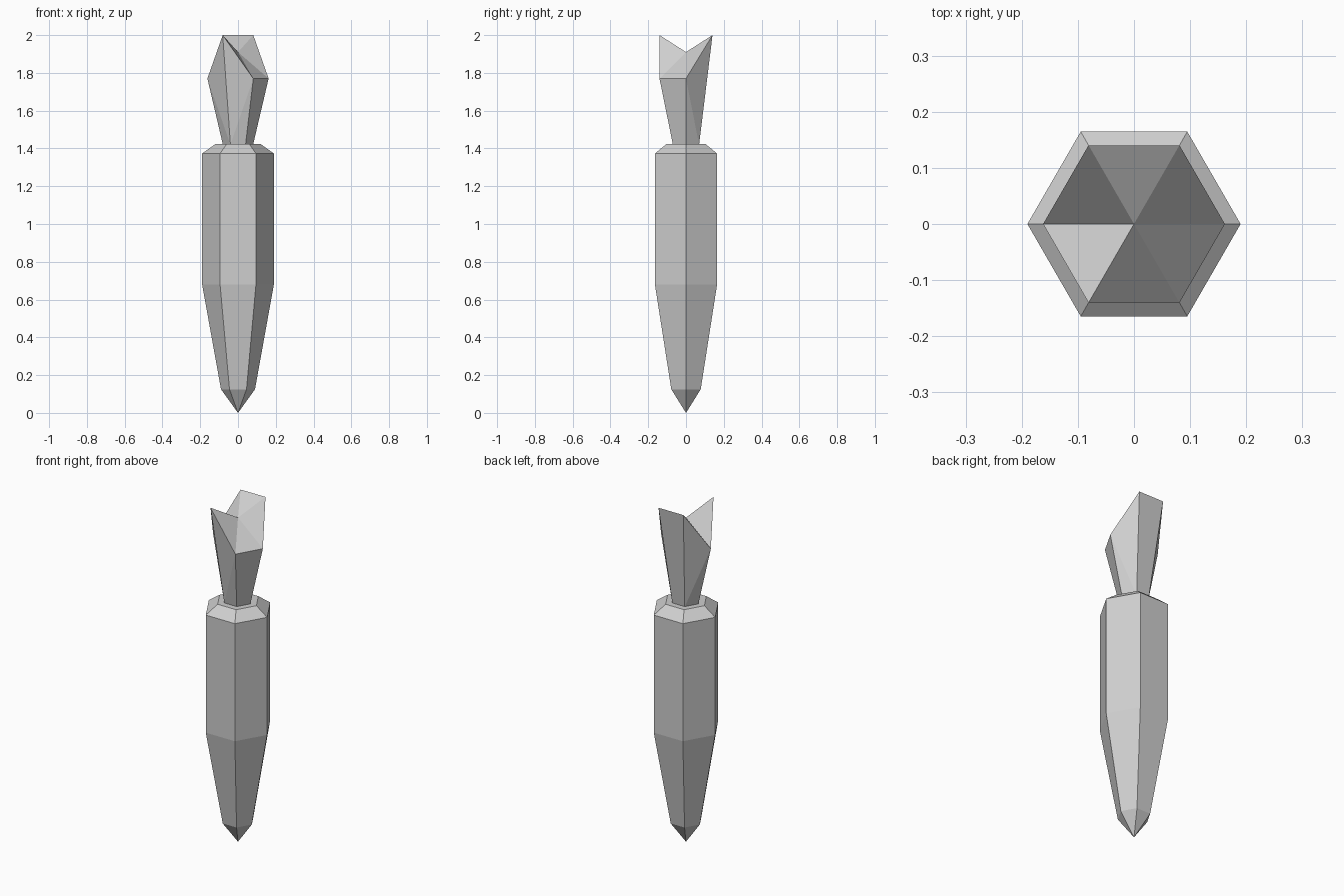
import bpy, bmesh
from math import cos, sin, pi

if "Cube" in bpy.data.objects:
    bpy.data.objects.remove(bpy.data.objects["Cube"])

SIDES = 6
grey = bpy.data.materials.new("light_grey")
grey.use_nodes = True
grey.diffuse_color = (0.62, 0.62, 0.62, 1)
grey.node_tree.nodes["Principled BSDF"].inputs["Base Color"].default_value = grey.diffuse_color


def ring(bm, radius, heights):
    """Six-sided ring; heights is one z, or one z per corner."""
    if not isinstance(heights, list):
        heights = [heights] * SIDES
    return [bm.verts.new((radius * cos(2 * pi * i / SIDES),
                          radius * sin(2 * pi * i / SIDES), z))
            for i, z in enumerate(heights)]


def cap(bm, loop, z):
    """Close a ring with a fan of triangles to a centre point."""
    centre = bm.verts.new((0, 0, z))
    for i in range(SIDES):
        bm.faces.new((loop[i], loop[(i + 1) % SIDES], centre))


def finish(bm, name):
    bmesh.ops.recalc_face_normals(bm, faces=bm.faces[:])
    mesh = bpy.data.meshes.new(name)
    bm.to_mesh(mesh)
    bm.free()
    mesh.materials.append(grey)
    bpy.context.collection.objects.link(bpy.data.objects.new(name, mesh))


# Hexagonal shaft with pointed tip and bevelled shoulder
bm = bmesh.new()
profile = [(0.09, 0.125), (0.19, 0.68), (0.19, 1.373), (0.12, 1.423)]
loops = [ring(bm, r, z) for r, z in profile]
for low, high in zip(loops, loops[1:]):
    for i in range(SIDES):
        j = (i + 1) % SIDES
        bm.faces.new((low[i], low[j], high[j], high[i]))
cap(bm, loops[0], 0)
bm.faces.new(loops[-1])
finish(bm, "shaft")

# Flared head with three tall and three short corners around a sunken centre
bm = bmesh.new()
TALL, SHORT = 2.0, 1.77
rim_heights = [SHORT, TALL, TALL, SHORT, TALL, SHORT]
base = ring(bm, 0.08, 1.42)
rim = ring(bm, 0.162, rim_heights)
for i in range(SIDES):
    j = (i + 1) % SIDES
    if rim_heights[i] < rim_heights[j]:
        bm.faces.new((base[i], base[j], rim[i]))
        bm.faces.new((rim[i], base[j], rim[j]))
    elif rim_heights[i] > rim_heights[j]:
        bm.faces.new((base[i], base[j], rim[j]))
        bm.faces.new((base[i], rim[j], rim[i]))
    else:
        bm.faces.new((base[i], base[j], rim[j], rim[i]))
cap(bm, rim, 1.91)
bm.faces.new(base)
finish(bm, "flared_head")
